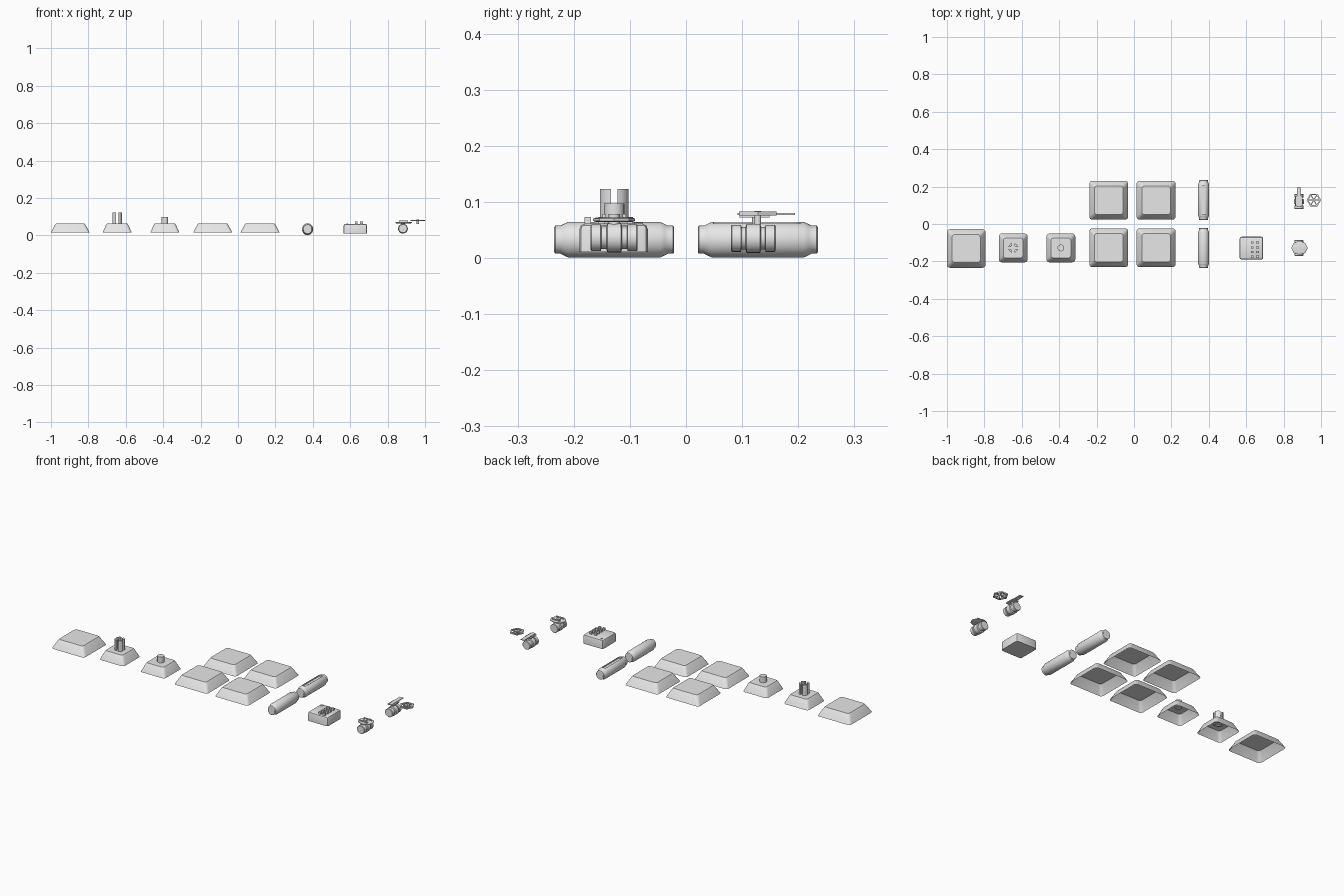
import bpy, bmesh, math
from math import sin, cos, pi, radians

cube = bpy.data.objects.get("Cube")
if cube:
    bpy.data.objects.remove(cube, do_unlink=True)

grey = bpy.data.materials.new("plain_grey")
grey.use_nodes = True
grey.diffuse_color = (0.8, 0.8, 0.8, 1)
grey.node_tree.nodes["Principled BSDF"].inputs["Base Color"].default_value = (0.8, 0.8, 0.8, 1)


def finish(name, bm, smooth=True):
    """Turn a bmesh into a named object."""
    me = bpy.data.meshes.new(name)
    bm.to_mesh(me)
    bm.free()
    me.materials.append(grey)
    ob = bpy.data.objects.new(name, me)
    bpy.context.collection.objects.link(ob)
    if smooth:
        bpy.ops.object.select_all(action='DESELECT')
        ob.select_set(True)
        bpy.context.view_layer.objects.active = ob
        bpy.ops.object.shade_smooth_by_angle(angle=radians(32))
    return ob


def loft(bm, rings, cap_start=True, cap_end=True, closed=False):
    """Skin a list of equal-sized point rings."""
    vs = [[bm.verts.new(p) for p in ring] for ring in rings]
    n = len(vs[0])
    pairs = list(zip(vs, vs[1:])) + ([(vs[-1], vs[0])] if closed else [])
    for a, b in pairs:
        for i in range(n):
            j = (i + 1) % n
            bm.faces.new((a[i], a[j], b[j], b[i]))
    if cap_start and not closed:
        bm.faces.new(vs[0][::-1])
    if cap_end and not closed:
        bm.faces.new(vs[-1])


def rounded_square(cx, cy, z, half, r, steps=4):
    pts = []
    for q in range(4):
        mid = pi / 4 + q * pi / 2
        ox = math.copysign(half - r, cos(mid))
        oy = math.copysign(half - r, sin(mid))
        for k in range(steps + 1):
            a = (q + k / steps) * pi / 2
            pts.append((cx + ox + r * cos(a), cy + oy + r * sin(a), z))
    return pts


def circle(axis, at, r, n, squash=1.0):
    """Ring around the y or z axis through a point."""
    x, y, z = at
    ring = [(r * cos(2 * pi * i / n), r * sin(2 * pi * i / n)) for i in range(n)]
    if axis == 'Y':
        return [(x + v * squash, y, z + u) for u, v in ring]
    return [(x + u, y + v * squash, z) for u, v in ring]


def turned(name, axis, centre, profile, n=24, squash=1.0):
    """Turn a profile of (offset, radius) pairs round an axis."""
    x, y, z = centre
    bm = bmesh.new()
    loft(bm, [circle(axis, (x, y + o, z) if axis == 'Y' else (x, y, z + o), r, n, squash)
              for o, r in profile])
    return finish(name, bm)


def box(name, centre, size, bevel=0.0):
    bm = bmesh.new()
    bmesh.ops.create_cube(bm, size=1)
    bmesh.ops.scale(bm, vec=size, verts=bm.verts)
    bmesh.ops.translate(bm, vec=centre, verts=bm.verts)
    if bevel:
        low = centre[2] - size[2] / 2 + 0.001
        edges = [e for e in bm.edges if max(v.co.z for v in e.verts) > low]
        bmesh.ops.bevel(bm, geom=edges, offset=bevel, segments=2, affect='EDGES', profile=0.5)
    return finish(name, bm)


def pad(name, cx, cy, half, top):
    """Open-bottomed sloping shell with a flat top."""
    bm = bmesh.new()
    loft(bm, [rounded_square(cx, cy, 0.016, half, 0.016),
              rounded_square(cx, cy, 0.059, top + 0.003, 0.016),
              rounded_square(cx, cy, 0.064, top - 0.002, 0.013)], cap_start=False)
    return finish(name, bm)


# Sloping foundation pads
ROW = 0.127
pad("end_pad", -0.897, -0.131, 0.103, 0.077)
for x, side in ((-0.135, "right"), (0.118, "left")):
    for y, end in ((-ROW, "front"), (ROW, "back")):
        pad(f"pad_{end}_{side}", x, y, 0.104, 0.078)
pad("split_post_pad", -0.646, -0.128, 0.077, 0.055)
pad("round_post_pad", -0.391, -0.128, 0.077, 0.055)

# Four-way split post: one ring sector per quadrant
bm = bmesh.new()
for q in range(4):
    arc = []
    for r, order in ((0.026, 1), (0.014, -1)):
        lim = math.asin(0.006 / r)
        angles = [lim + (pi / 2 - 2 * lim) * k / 4 for k in range(5)][::order]
        arc += [(r * cos(a + q * pi / 2), r * sin(a + q * pi / 2)) for a in angles]
    loft(bm, [[(-0.646 + u, -0.128 + v, z) for u, v in arc] for z in (0.06, 0.123)])
finish("split_post", bm)
turned("round_post", 'Z', (-0.391, -0.128, 0.06), [(0, 0.018), (0.037, 0.018)])

# Two tanks with stepped ends
half_profile = [(0.107, 0.022), (0.105, 0.025), (0.096, 0.025), (0.090, 0.028), (0.082, 0.0315)]
tank_profile = [(-o, r) for o, r in half_profile] + half_profile[::-1]
turned("front_tank", 'Y', (0.372, -0.128, 0.0325), tank_profile, 32, 0.95)
slotted = turned("slotted_tank", 'Y', (0.372, 0.128, 0.0325), tank_profile, 32, 0.95)

# Slot along the top of the back tank
cutter = box("slot_cutter", (0.372, 0.127, 0.072), (0.022, 0.154, 0.035))
cutter.hide_render = True
cut = slotted.modifiers.new("slot", 'BOOLEAN')
cut.object, cut.operation, cut.solver = cutter, 'DIFFERENCE', 'EXACT'
bpy.ops.object.select_all(action='DESELECT')
slotted.select_set(True)
bpy.context.view_layer.objects.active = slotted
bpy.ops.object.modifier_apply(modifier=cut.name)
bpy.data.objects.remove(cutter, do_unlink=True)

# Control box with rows of studs
box("control_box", (0.628, -0.129, 0.036), (0.126, 0.122, 0.05), 0.010)
for col, x in enumerate((0.633, 0.66)):
    for row in range(4):
        box(f"stud_{col}_{row}", (x, -0.175 + 0.025 * row, 0.066), (0.014, 0.011, 0.014))
box("indicator", (0.583, -0.085, 0.061), (0.008, 0.016, 0.004))


def valve_body(name, x, y, z, half):
    """Pipe section with end flanges and a thicker middle."""
    side = [(half, 0.022), (half - 0.002, 0.024), (half - 0.018, 0.024), (half - 0.019, 0.020),
            (0.014, 0.020), (0.012, 0.026)]
    turned(name, 'Y', (x, y, z), [(-o, r) for o, r in side] + side[::-1])


# Front valve with a faceted top plate
valve_body("plate_valve_body", 0.882, -0.128, 0.036, 0.042)
turned("plate_valve_stem", 'Z', (0.882, -0.128, 0.05), [(0, 0.010), (0.028, 0.010)], 12)
turned("plate_valve_top", 'Z', (0.885, -0.128, 0.064),
       [(0, 0.038), (0.002, 0.044), (0.006, 0.044), (0.008, 0.038)], 8, 0.85)
for s in (-1, 1):
    box(f"plate_valve_rib_{s}", (0.885, -0.128 + s * 0.018, 0.074), (0.05, 0.006, 0.008))

# Back valve with a lever
valve_body("lever_valve_body", 0.882, 0.12, 0.035, 0.040)
turned("lever_valve_stem", 'Z', (0.882, 0.124, 0.05), [(0, 0.006), (0.028, 0.006)], 12)
box("lever_hub", (0.882, 0.122, 0.0745), (0.036, 0.054, 0.005))
box("lever", (0.882, 0.143, 0.0785), (0.022, 0.102, 0.004))

# Loose handwheel: hexagonal rim, spokes and hub
bm = bmesh.new()
wheel = (0.9615, 0.128)
rims = [(0.0385, 0.076), (0.0385, 0.083), (0.030, 0.083), (0.030, 0.076)]
loft(bm, [circle('Z', (*wheel, z), r, 6) for r, z in rims], closed=True)
finish("handwheel_rim", bm, smooth=False)
for k in range(3):
    bm = bmesh.new()
    bmesh.ops.create_cube(bm, size=1)
    bmesh.ops.scale(bm, vec=(0.066, 0.005, 0.005), verts=bm.verts)
    spoke = finish(f"handwheel_spoke_{k}", bm, smooth=False)
    spoke.location = (*wheel, 0.0795)
    spoke.rotation_euler.z = k * pi / 3
turned("handwheel_hub", 'Z', (*wheel, 0.06), [(0, 0.006), (0.024, 0.006)], 12)
